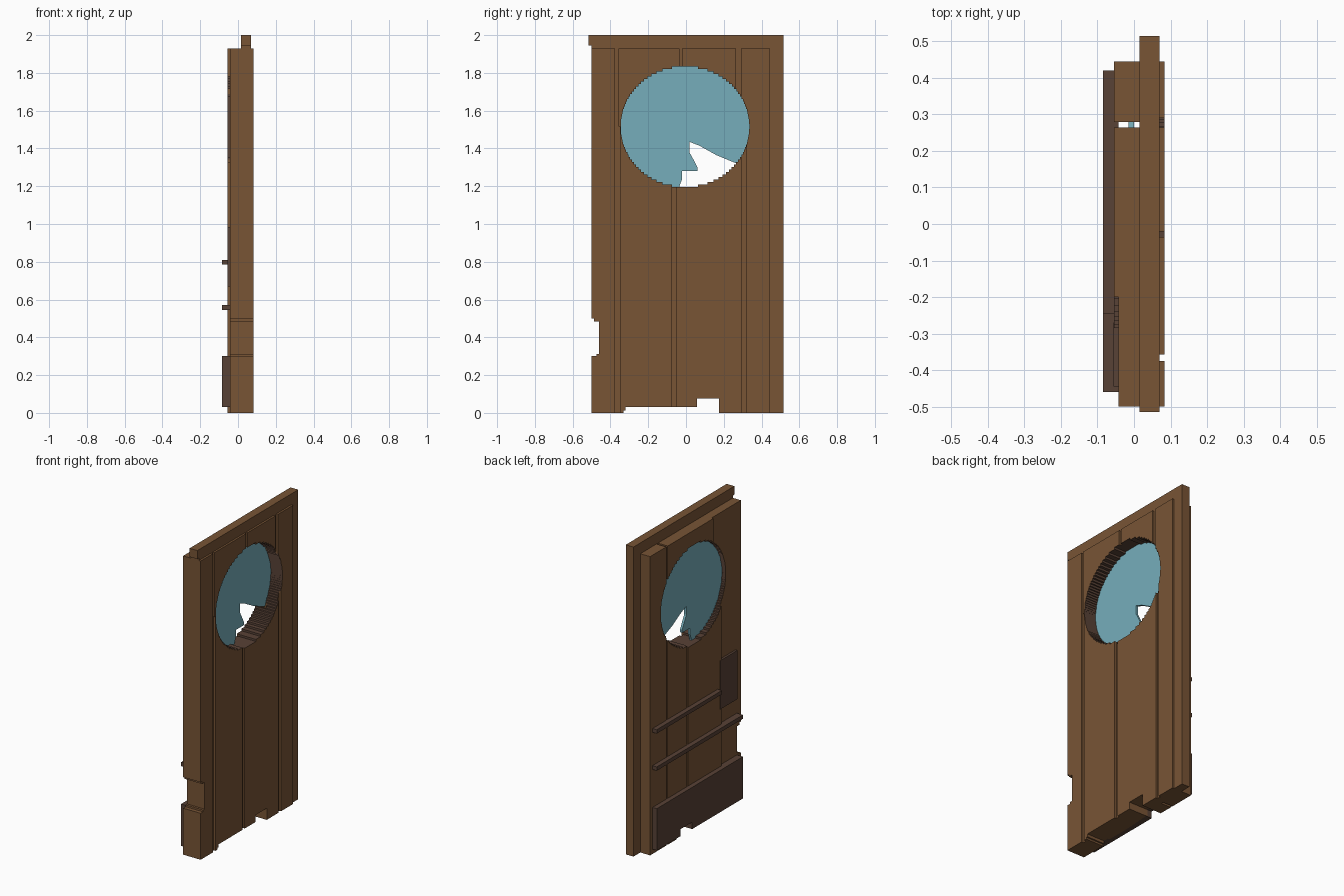
import bpy, bmesh, math

if "Cube" in bpy.data.objects:
    bpy.data.objects.remove(bpy.data.objects["Cube"], do_unlink=True)


def material(name, rgb):
    m = bpy.data.materials.new(name)
    m.use_nodes = True
    m.diffuse_color = (*rgb, 1)
    m.node_tree.nodes["Principled BSDF"].inputs["Base Color"].default_value = (*rgb, 1)
    return m


WOOD = material("brown wood", (0.188, 0.089, 0.036))
DARK = material("dark brown trim", (0.098, 0.054, 0.037))
GLASS = material("blue glass", (0.181, 0.423, 0.497))


def prism(name, pts, x0, x1, mat):
    """Extrude a (y, z) outline from x0 to x1."""
    bm = bmesh.new()
    face = bm.faces.new([bm.verts.new((x0, y, z)) for y, z in pts])
    ext = bmesh.ops.extrude_face_region(bm, geom=[face])
    for v in ext["geom"]:
        if isinstance(v, bmesh.types.BMVert):
            v.co.x = x1
    bmesh.ops.recalc_face_normals(bm, faces=bm.faces)
    me = bpy.data.meshes.new(name)
    bm.to_mesh(me)
    bm.free()
    me.materials.append(mat)
    ob = bpy.data.objects.new(name, me)
    bpy.context.collection.objects.link(ob)
    return ob


def rect(y0, y1, z0, z1):
    return [(y0, z0), (y1, z0), (y1, z1), (y0, z1)]


def stepped(bottom, top, zm, z1):
    """Plank outline whose side edges shift at height zm."""
    pts = [(bottom[0], 0), (bottom[1], 0), (bottom[1], zm)]
    pts += [(top[1], zm), (top[1], z1), (top[0], z1), (top[0], zm), (bottom[0], zm)]
    return [p for i, p in enumerate(pts) if p != pts[i - 1]]


# Window ellipse
CY, CZ, RY, RZ = -0.005, 1.515, 0.34, 0.32
TOP = 1.93


def stair_ellipse(rows=48):
    right, left = [], []
    dz = 2 * RZ / rows
    for i in range(rows):
        z = -RZ + i * dz
        w = RY * math.sqrt(1 - ((z + dz / 2) / RZ) ** 2)
        if i >= rows // 2:
            w += 0.0004          # keeps the two middle rows distinct
        right += [(CY + w, CZ + z), (CY + w, CZ + z + dz)]
        left += [(CY - w, CZ + z), (CY - w, CZ + z + dz)]
    return right + left[::-1]


# Cutters: window, floor notches, front edge notch
window = prism("window_cutter", stair_ellipse(), -0.3, 0.3, DARK)
floor_cut = prism("floor_cutter", [(-0.33, -0.1), (0.175, -0.1), (0.175, 0.075),
                  (0.058, 0.075), (0.058, 0.03), (-0.32, 0.03), (-0.32, 0.012),
                  (-0.33, 0.012)], -0.31, 0.31, WOOD)
edge_cut = prism("edge_cutter", [(-0.6, 0.3), (-0.475, 0.3), (-0.475, 0.312),
                 (-0.46, 0.312), (-0.46, 0.485), (-0.487, 0.485), (-0.487, 0.5),
                 (-0.6, 0.5)], -0.32, 0.32, WOOD)

wood_parts = [
    # Backing slab with the overhanging top lip
    prism("back_slab", [(-0.5, 0), (0.515, 0), (0.515, 2), (-0.515, 2),
                        (-0.515, 1.945), (-0.5, 1.945)], 0.015, 0.07, WOOD),
    # Core, split by a slot
    prism("core_wide", rect(-0.5, 0.265, 0, TOP), -0.042, 0.015, WOOD),
    prism("core_narrow", rect(0.28, 0.445, 0, TOP), -0.042, 0.015, WOOD),
]

# Thin planks on the left (+x) face: bottom span, top span
for i, (b, t) in enumerate([((-0.5, -0.375), (-0.5, -0.375)),
                            ((-0.35, -0.075), (-0.358, -0.035)),
                            ((-0.05, 0.295), (-0.02, 0.265)),
                            ((0.32, 0.445), (0.29, 0.445))]):
    wood_parts.append(prism(f"left_plank_{i + 1}", stepped(b, t, CZ, TOP),
                            0.07, 0.083, WOOD))

# Thin planks on the right (-x) face
for i, pts in enumerate([rect(0.28, 0.445, 0, TOP),
                         stepped((0.07, 0.265), (-0.2, 0.265), CZ, TOP),
                         rect(-0.285, 0.058, 0, CZ)]):
    wood_parts.append(prism(f"right_plank_{i + 1}", pts, -0.055, -0.042, WOOD))

# Dark trim on the right face
kick_plate = prism("kick_plate", rect(-0.46, 0.42, 0.03, 0.3), -0.085, -0.042, DARK)
prism("lower_rail", rect(-0.46, 0.42, 0.545, 0.57), -0.085, -0.042, DARK)
prism("upper_rail", rect(-0.245, 0.42, 0.785, 0.81), -0.085, -0.042, DARK)
prism("lock_plate", rect(-0.445, -0.27, 0.67, 0.985), -0.056, -0.042, DARK)


def cut(ob, cutters):
    for c in cutters:
        mod = ob.modifiers.new(c.name, "BOOLEAN")
        mod.operation = "DIFFERENCE"
        mod.solver = "EXACT"
        mod.object = c
        mod.material_mode = "TRANSFER" if c is window else "INDEX"
    deps = bpy.context.evaluated_depsgraph_get()
    me = bpy.data.meshes.new_from_object(ob.evaluated_get(deps))
    ob.modifiers.clear()
    ob.data = me


for ob in wood_parts:
    cut(ob, [window, floor_cut, edge_cut])
cut(kick_plate, [floor_cut])
for c in (window, floor_cut, edge_cut):
    bpy.data.objects.remove(c, do_unlink=True)

# Broken pane: arc over the top, then the jagged missing corner
a0, a1 = math.radians(-37), math.radians(265)
arc = [(CY + 1.02 * RY * math.cos(a), CZ + 1.02 * RZ * math.sin(a))
       for a in (a0 + (a1 - a0) * i / 60 for i in range(61))]
crack = [(-0.035, 1.2), (-0.02, 1.24), (-0.02, 1.28), (0.06, 1.28),
         (0.06, 1.3), (0.04, 1.34), (0.018, 1.38), (0.018, 1.435), (0.07, 1.415), (0.16, 1.365)]
prism("window_glass", arc + crack, -0.015, 0.0, GLASS)
